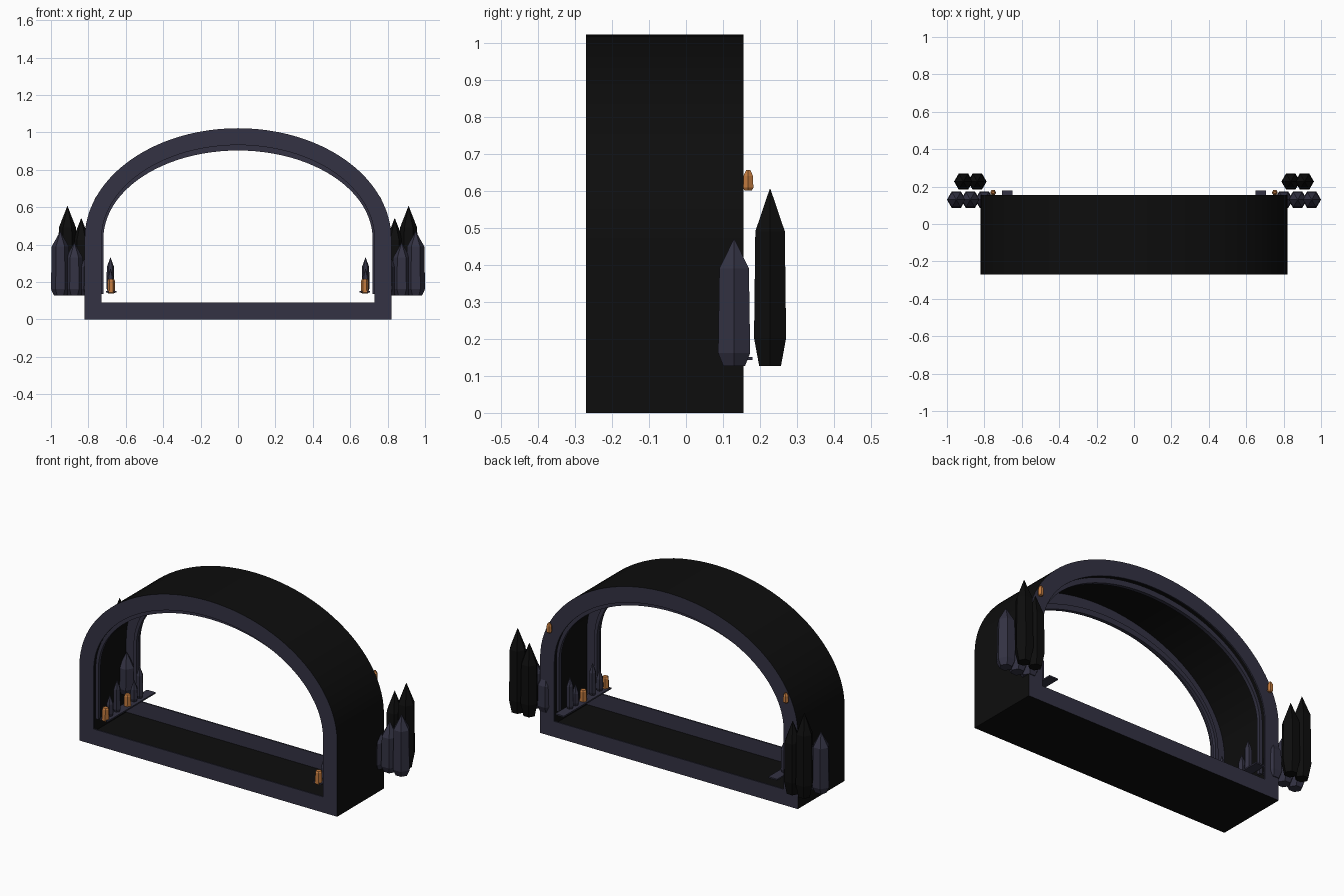
import bpy, bmesh, math

cube = bpy.data.objects.get("Cube")
if cube:
    bpy.data.objects.remove(cube)


def material(name, rgb, rough=0.7):
    m = bpy.data.materials.new(name)
    m.use_nodes = True
    m.diffuse_color = (*rgb, 1)
    bsdf = m.node_tree.nodes["Principled BSDF"]
    bsdf.inputs["Base Color"].default_value = (*rgb, 1)
    bsdf.inputs["Roughness"].default_value = rough
    return m


BLACK = material("black stone", (0.004, 0.004, 0.004))
SLATE = material("dark slate blue", (0.033, 0.032, 0.056))
AMBER = material("amber", (0.55, 0.2, 0.05))

FRONT, BACK = -0.27, 0.155
SPRING = 0.43      # height where the arch begins
STEPS = 48


def finish(name, bm, mats, smooth=False):
    bmesh.ops.recalc_face_normals(bm, faces=bm.faces)
    me = bpy.data.meshes.new(name)
    bm.to_mesh(me)
    bm.free()
    for m in mats:
        me.materials.append(m)
    ob = bpy.data.objects.new(name, me)
    bpy.context.collection.objects.link(ob)
    if smooth:
        bpy.ops.object.select_all(action='DESELECT')
        ob.select_set(True)
        bpy.context.view_layer.objects.active = ob
        bpy.ops.object.shade_smooth_by_angle(angle=math.radians(30))
    return ob


def arch_outline(rx, rz, bottom):
    """Feet, then a half ellipse from right to left."""
    arc = [(rx * math.cos(math.pi * i / STEPS), SPRING + rz * math.sin(math.pi * i / STEPS))
           for i in range(STEPS + 1)]
    return [(rx, bottom)] + arc + [(-rx, bottom)]


def sweep(name, section, mats, strip_mats, closed):
    """Skin a closed section; each entry is (rx, rz, bottom, y)."""
    bm = bmesh.new()
    loops = [[bm.verts.new((x, y, z)) for x, z in arch_outline(rx, rz, b)]
             for rx, rz, b, y in section]
    n = len(loops[0])
    for k, a in enumerate(loops):
        b = loops[(k + 1) % len(loops)]
        for i in range(n if closed else n - 1):
            j = (i + 1) % n
            bm.faces.new((a[i], a[j], b[j], b[i])).material_index = strip_mats[k]
    if not closed:
        bm.faces.new([l[0] for l in loops])
        bm.faces.new([l[-1] for l in loops])
    return finish(name, bm, mats, True)


# Hollow arch shell: black walls with slate rims standing in at both ends
def ring(t, y):
    return (0.82 - t, 0.592 - t, t, y)


RIM, WALL, LIP = 0.09, 0.006, 0.008
sweep("arch_shell",
      [ring(0, FRONT), ring(RIM, FRONT), ring(RIM, FRONT + LIP), ring(WALL, FRONT + LIP),
       ring(WALL, BACK - LIP), ring(RIM, BACK - LIP), ring(RIM, BACK), ring(0, BACK)],
      [BLACK, SLATE], [1, 1, 1, 0, 1, 1, 1, 0], True)

# Slim inner arch mouldings set back behind each rim
for name, y in (("front_inner_moulding", FRONT + 0.03), ("back_inner_moulding", BACK - 0.05)):
    outer, inner = (0.738, 0.505, 0.135), (0.72, 0.473, 0.135)
    sweep(name, [(*outer, y), (*inner, y), (*inner, y + 0.02), (*outer, y + 0.02)],
          [SLATE], [0] * 4, False)


# Six-sided crystal with tapered foot, straight body and a pointed or cut tip
def crystal(name, x, y, z0, z1, r, mat, foot=0.04, point=0.1, tip=0.0):
    bm = bmesh.new()
    rings = []
    for z, rad in ((z0, r * 0.68), (z0 + foot, r), (z1 - point, r * 0.92), (z1, max(r * tip, 0.001))):
        rings.append([bm.verts.new((x + rad * math.cos(i * math.pi / 3),
                                    y + rad * math.sin(i * math.pi / 3), z)) for i in range(6)])
    for a, b in zip(rings, rings[1:]):
        for i in range(6):
            j = (i + 1) % 6
            bm.faces.new((a[i], a[j], b[j], b[i]))
    bm.faces.new(rings[0])
    bm.faces.new(rings[-1])
    return finish(name, bm, [mat])


for side, s in (("left", 1), ("right", -1)):
    # Outer clusters
    for i, (x, top) in enumerate(((0.95, 0.47), (0.875, 0.41), (0.8, 0.36))):
        crystal(f"{side}_slate_crystal_{i + 1}", s * x, 0.13, 0.127, top, 0.05, SLATE, 0.035, 0.08)
    for i, (x, top) in enumerate(((0.912, 0.605), (0.838, 0.54))):
        crystal(f"{side}_black_crystal_{i + 1}", s * x, 0.227, 0.127, top, 0.05, BLACK, 0.075, 0.115)

    # Inner row of small crystals on a narrow rail
    for i, (y, top) in enumerate(((-0.19, 0.27), (-0.125, 0.33), (0.03, 0.27), (0.08, 0.33))):
        crystal(f"{side}_small_crystal_{i + 1}", s * 0.682, y, 0.147, top, 0.021, SLATE, 0.02, 0.05)
    for i, y in enumerate((-0.235, -0.035)):
        crystal(f"{side}_amber_crystal_{i + 1}", s * 0.678, y, 0.138, 0.215, 0.021, AMBER, 0.006, 0.008, 0.7)
    bm = bmesh.new()
    bmesh.ops.create_cube(bm, size=1)
    for v in bm.verts:
        v.co = (s * 0.678 + v.co.x * 0.055, -0.035 + v.co.y * 0.43, 0.147 + v.co.z * 0.008)
    finish(f"{side}_rail", bm, [SLATE])

    # Amber stud on the back rim
    crystal(f"{side}_back_stud", s * 0.753, 0.168, 0.6, 0.656, 0.016, AMBER, 0.008, 0.016, 0.4)
